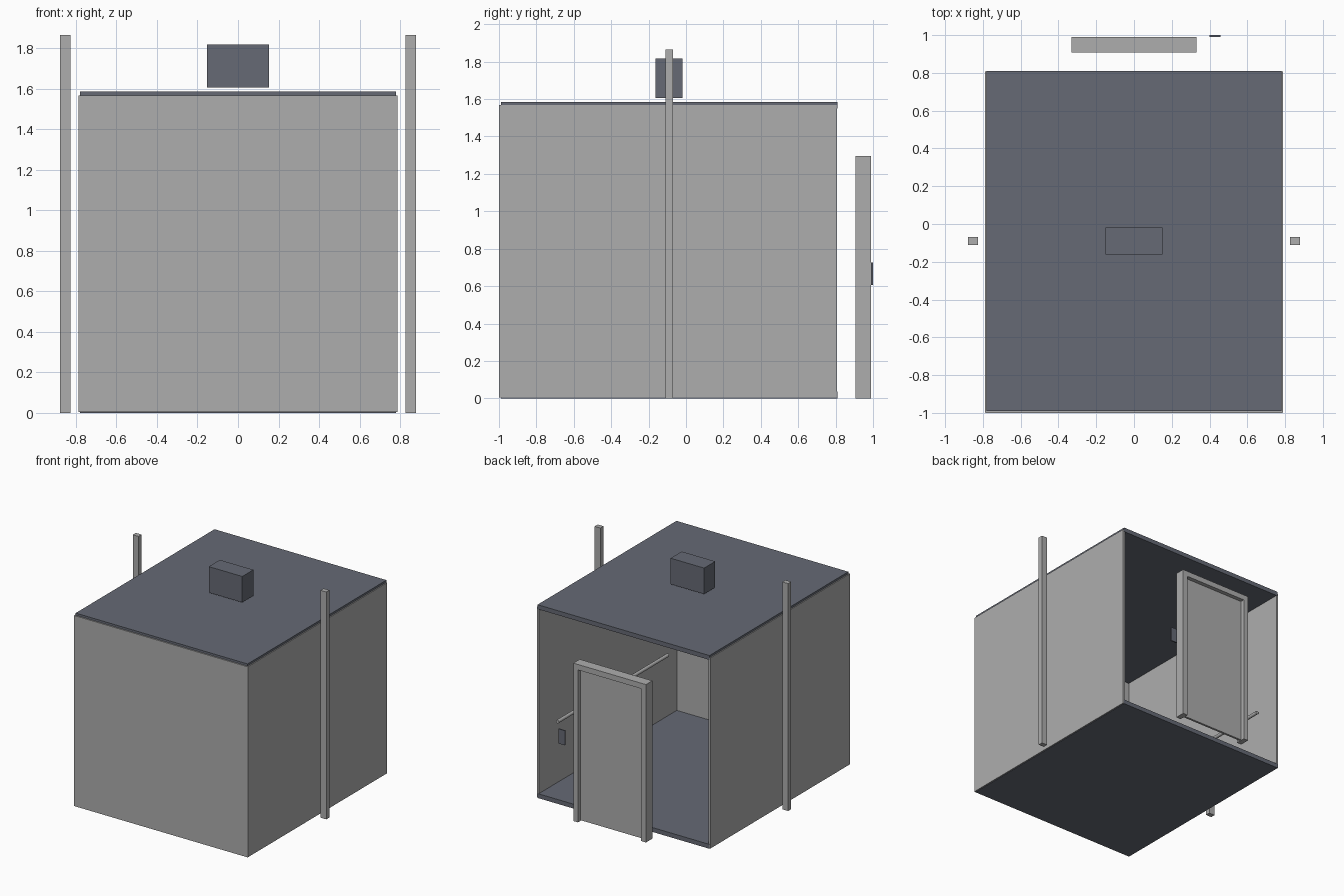
import bpy
import bmesh
import math
from mathutils import Matrix, Vector

cube = bpy.data.objects.get("Cube")
if cube:
    bpy.data.objects.remove(cube, do_unlink=True)


def material(name, rgb):
    mat = bpy.data.materials.new(name)
    mat.use_nodes = True
    mat.diffuse_color = (*rgb, 1)
    mat.node_tree.nodes["Principled BSDF"].inputs["Base Color"].default_value = (*rgb, 1)
    return mat


grey = material("light_grey", (0.42, 0.42, 0.42))
slate = material("slate", (0.133, 0.144, 0.178))


def add_object(name, bm, mat):
    mesh = bpy.data.meshes.new(name)
    bm.to_mesh(mesh)
    bm.free()
    mesh.materials.append(mat)
    obj = bpy.data.objects.new(name, mesh)
    bpy.context.collection.objects.link(obj)
    return obj


def box(name, x, y, z, mat):
    """Box spanning the (low, high) pairs on each axis."""
    bm = bmesh.new()
    size = Matrix.Diagonal((x[1] - x[0], y[1] - y[0], z[1] - z[0], 1))
    centre = Matrix.Translation(Vector((sum(x), sum(y), sum(z))) / 2)
    bmesh.ops.create_cube(bm, size=1, matrix=centre @ size)
    return add_object(name, bm, mat)


def rod(name, x, y, z, radius, mat):
    """Round bar running along y."""
    bm = bmesh.new()
    place = Matrix.Translation((x, sum(y) / 2, z)) @ Matrix.Rotation(math.pi / 2, 4, "X")
    bmesh.ops.create_cone(bm, cap_ends=True, segments=16, radius1=radius, radius2=radius,
                          depth=y[1] - y[0], matrix=place)
    for face in bm.faces:
        face.smooth = len(face.verts) == 4
    return add_object(name, bm, mat)


# Cabin shell, open at the back
HALF, FRONT, BACK = 0.78, -0.99, 0.81
box("cabin_floor", (-HALF, HALF), (FRONT, BACK), (0, 0.036), slate)
box("cabin_roof", (-HALF, HALF), (FRONT, BACK), (1.549, 1.585), slate)
box("front_wall", (-0.787, 0.787), (-1.0, -0.982), (0.004, 1.567), grey)

# Side walls, handrails and guide rails on both sides
for side, sign in (("left", 1), ("right", -1)):
    def span(a, b):
        return tuple(sorted((sign * a, sign * b)))
    box(side + "_wall", span(0.771, 0.788), (-0.998, 0.807), (0.004, 1.567), grey)
    rod(side + "_handrail", sign * 0.733, (-0.81, 0.62), 0.565, 0.014, grey)
    box(side + "_guide_rail", span(0.826, 0.878), (-0.11, -0.07), (0, 1.865), grey)
    box(side + "_door_jamb", span(0.287, 0.33), (0.907, 0.99), (0, 1.295), grey)

# Landing door
box("door_header", (-0.287, 0.287), (0.907, 0.99), (1.25, 1.295), grey)
box("door_panel", (-0.287, 0.287), (0.938, 0.956), (0.005, 1.25), grey)

# Hoist motor and call panel
box("hoist_motor", (-0.152, 0.152), (-0.162, -0.018), (1.605, 1.818), slate)
box("call_panel", (0.4, 0.458), (0.99, 1.0), (0.605, 0.725), slate)
